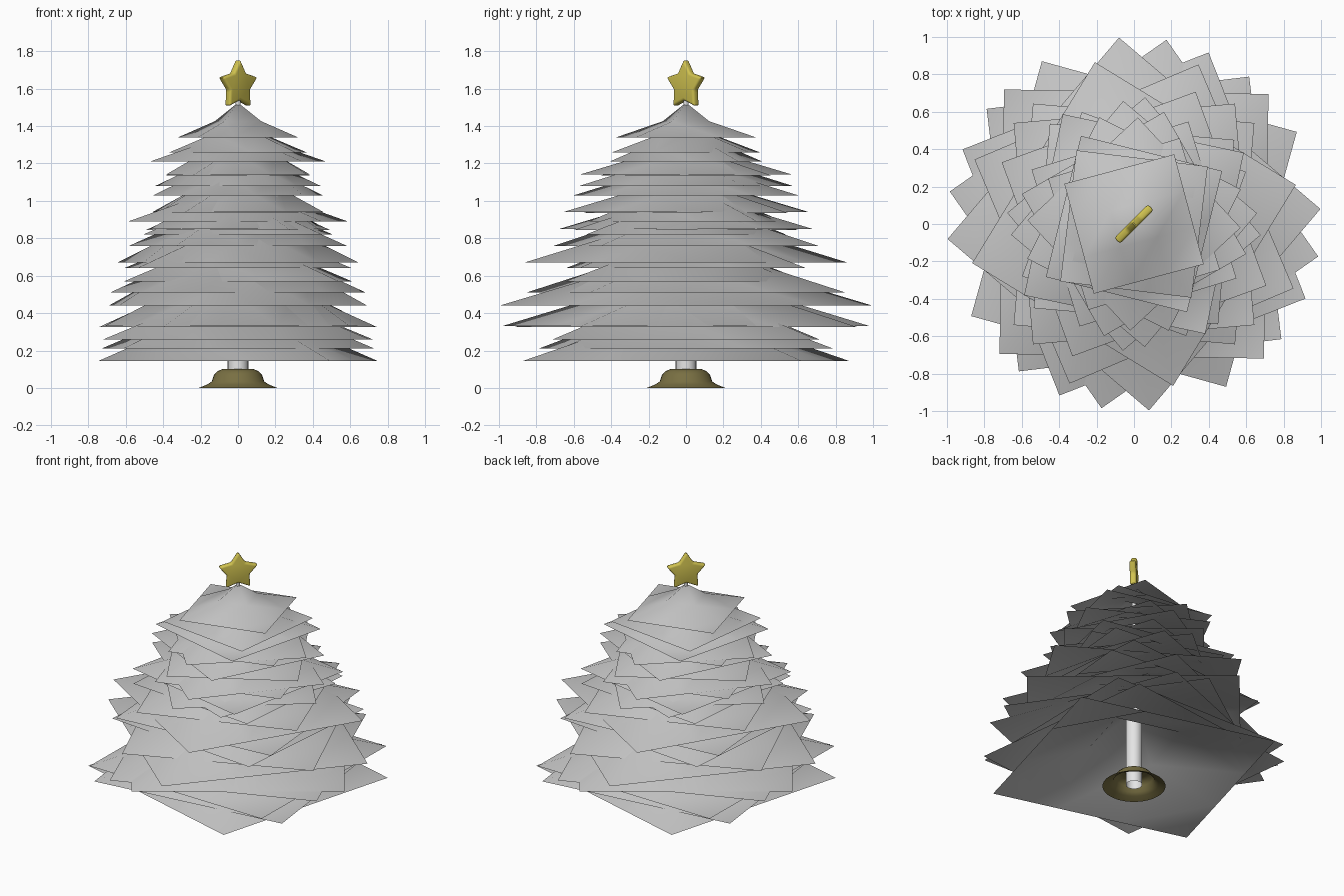
import bpy, bmesh, math
from mathutils import Matrix

if "Cube" in bpy.data.objects:
    bpy.data.objects.remove(bpy.data.objects["Cube"])


def mat(name, rgb):
    m = bpy.data.materials.new(name)
    m.diffuse_color = (*rgb, 1)
    m.use_nodes = True
    m.node_tree.nodes["Principled BSDF"].inputs["Base Color"].default_value = m.diffuse_color
    return m


GREY = mat("sheet_grey", (0.56, 0.56, 0.56))
WHITE = mat("trunk_light_grey", (0.78, 0.78, 0.78))
GOLD = mat("star_gold", (0.63, 0.54, 0.08))
OLIVE = mat("stand_olive", (0.19, 0.16, 0.055))


def finish(bm, name, material, angle=None):
    me = bpy.data.meshes.new(name)
    bm.to_mesh(me)
    bm.free()
    ob = bpy.data.objects.new(name, me)
    bpy.context.collection.objects.link(ob)
    me.materials.append(material)
    bpy.ops.object.select_all(action='DESELECT')
    ob.select_set(True)
    bpy.context.view_layer.objects.active = ob
    if angle is None:
        bpy.ops.object.shade_smooth()
    else:
        bpy.ops.object.shade_smooth_by_angle(angle=math.radians(angle))
    return ob


def lathe(name, profile, material, sides=24):
    bm = bmesh.new()
    rings = [[bm.verts.new((r * math.cos(2 * math.pi * k / sides),
                            r * math.sin(2 * math.pi * k / sides), z))
              for k in range(sides)] for r, z in profile]
    for a, b in zip(rings, rings[1:]):
        for k in range(sides):
            n = (k + 1) % sides
            bm.faces.new((a[k], a[n], b[n], b[k]))
    return finish(bm, name, material, 50)


# Square sheet draped over the trunk: flat rim, raised inner ring, peak.
# Its two off-diagonal corners stay flat, the other two are creased.
def sheet(name, z, radius, crease_deg):
    bm = bmesh.new()
    side = radius * math.sqrt(2)
    v = {}
    for i in range(4):
        for j in range(4):
            inner = i in (1, 2) and j in (1, 2)
            v[i, j] = bm.verts.new(((i / 3 - 0.5) * side, (j / 3 - 0.5) * side,
                                    0.20 * radius if inner else 0))
    peak = bm.verts.new((0, 0, 0.43 * radius))
    for i in range(3):
        for j in range(3):
            a, b, c, d = v[i, j], v[i + 1, j], v[i + 1, j + 1], v[i, j + 1]
            if i == j == 1:
                for p, q in ((a, b), (b, c), (c, d), (d, a)):
                    bm.faces.new((p, q, peak))
            else:
                bm.faces.new((a, b, c))
                bm.faces.new((a, c, d))
    bm.transform(Matrix.Translation((0, 0, z)) @
                 Matrix.Rotation(math.radians(crease_deg - 45), 4, 'Z'))
    finish(bm, name, GREY)


# Branch layers: rim height, corner radius, direction of creased corner
LAYERS = [
    (0.145, 1.0, 119.5), (0.21, 1.0, 52), (0.26, 1.0, 44),
    (0.33, 1.0, 80), (0.325, 1.0, 66.5), (0.44, 1.0, 94.6), (0.51, 0.92, 68),
    (0.57, 0.84, 130), (0.64, 0.84, 50), (0.67, 0.89, 103.6),
    (0.76, 0.78, 65), (0.82, 0.70, 130), (0.85, 0.68, 85), (0.845, 0.66, 115),
    (0.89, 0.70, 33), (0.94, 0.66, 95), (0.935, 0.62, 62), (1.03, 0.62, 75),
    (1.08, 0.60, 108), (1.14, 0.57, 88), (1.135, 0.52, 62), (1.21, 0.55, 31),
    (1.26, 0.50, 128), (1.34, 0.43, 60),
]
for n, layer in enumerate(LAYERS):
    sheet(f"branch_layer_{n + 1:02d}", *layer)

# Trunk
lathe("trunk", [(0.055, 0.01), (0.055, 0.62), (0.014, 0.9),
                (0.014, 1.54)], WHITE)

# Hollow flared stand
lathe("stand", [(0.21, 0.0), (0.165, 0.018), (0.14, 0.035), (0.128, 0.07),
                (0.11, 0.09), (0.085, 0.1), (0.055, 0.10)], OLIVE, 32)

# Rounded star, turned 45 degrees
bm = bmesh.new()
pts = []
for k in range(10):
    r = 0.139 if k % 2 == 0 else 0.079
    a = math.pi / 2 + k * math.pi / 5
    pts.append(bm.verts.new((r * math.cos(a), -0.022, r * math.sin(a))))
face = bm.faces.new(pts)
ext = bmesh.ops.extrude_face_region(bm, geom=[face])
bmesh.ops.translate(bm, vec=(0, 0.044, 0),
                    verts=[g for g in ext["geom"] if isinstance(g, bmesh.types.BMVert)])
bmesh.ops.recalc_face_normals(bm, faces=bm.faces)
bmesh.ops.bevel(bm, geom=bm.edges[:], offset=0.013, segments=3, profile=0.5,
                affect='EDGES', clamp_overlap=True)
bm.transform(Matrix.Translation((0, 0, 1.618)) @ Matrix.Rotation(math.radians(45), 4, 'Z'))
finish(bm, "star", GOLD, 40)
